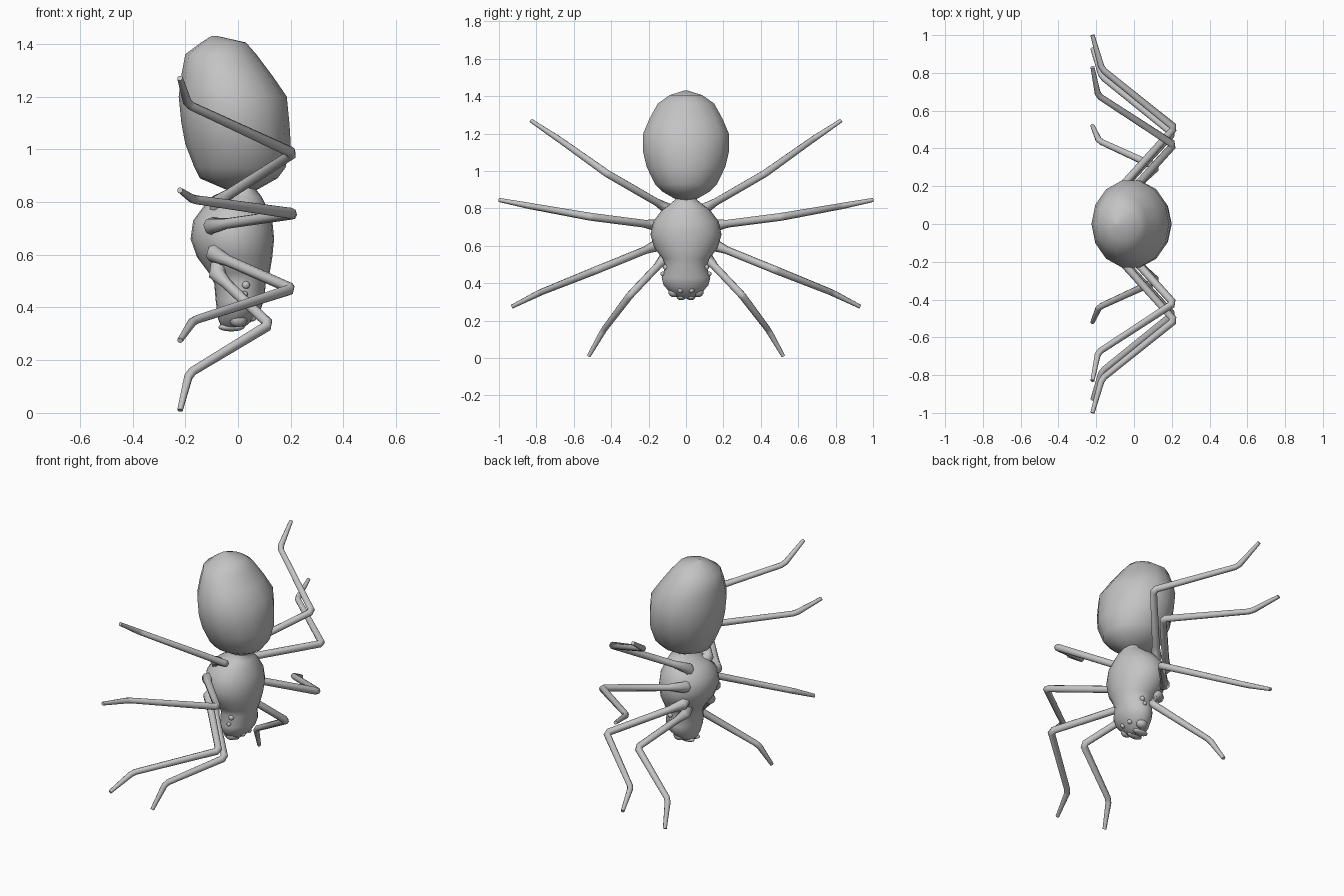
import bpy, bmesh, math
from mathutils import Vector, Matrix

cube = bpy.data.objects.get("Cube")
if cube:
    bpy.data.objects.remove(cube, do_unlink=True)

grey = bpy.data.materials.new("plain grey")
grey.use_nodes = True
grey.diffuse_color = (0.55, 0.55, 0.55, 1)
grey.node_tree.nodes["Principled BSDF"].inputs["Base Color"].default_value = (0.55, 0.55, 0.55, 1)


def finish(obj, angle=60):
    obj.data.materials.append(grey)
    bpy.ops.object.select_all(action="DESELECT")
    obj.select_set(True)
    bpy.context.view_layer.objects.active = obj
    if obj.type == "CURVE":
        bpy.ops.object.convert(target="MESH")
    bpy.ops.object.shade_smooth_by_angle(angle=math.radians(angle))


def mesh_object(name, bm):
    bmesh.ops.recalc_face_normals(bm, faces=bm.faces)
    mesh = bpy.data.meshes.new(name)
    bm.to_mesh(mesh)
    bm.free()
    obj = bpy.data.objects.new(name, mesh)
    bpy.context.collection.objects.link(obj)
    finish(obj)


def loft(name, sections, sides):
    """Stack elliptical rings given as (z, x min, x max, half width in y)."""
    bm = bmesh.new()
    rings = []
    for z, x0, x1, half in sections:
        ring = []
        for i in range(sides):
            a = math.tau * i / sides
            ring.append(bm.verts.new(((x0 + x1) / 2 + (x1 - x0) / 2 * math.cos(a),
                                      half * math.sin(a), z)))
        rings.append(ring)
    for low, high in zip(rings, rings[1:]):
        for i in range(sides):
            j = (i + 1) % sides
            bm.faces.new((low[i], low[j], high[j], high[i]))
    bm.faces.new(rings[0])
    bm.faces.new(rings[-1])
    mesh_object(name, bm)


def blob(name, centre, size):
    bm = bmesh.new()
    matrix = Matrix.Translation(centre) @ Matrix.Diagonal((*size, 1))
    bmesh.ops.create_uvsphere(bm, u_segments=12, v_segments=8, radius=1, matrix=matrix)
    mesh_object(name, bm)


def leg(name, base, knee, ankle, foot):
    """Tapered tube with a flared root and short chamfers at the joints."""
    base, knee, ankle, foot = map(Vector, (base, knee, ankle, foot))
    root = base.lerp(Vector((-0.03, 0, 0.67)), 0.4)
    path = [(root, 0.045), (base, 0.032), (base.lerp(knee, 0.18), 0.021)]
    for before, joint, after, r in ((base, knee, ankle, 0.021), (knee, ankle, foot, 0.017)):
        path.append((joint + (before - joint).normalized() * 0.016, r))
        path.append((joint + (after - joint).normalized() * 0.016, r))
    path.append((foot, 0.011))
    curve = bpy.data.curves.new(name, "CURVE")
    curve.dimensions = "3D"
    curve.bevel_depth = 1
    curve.bevel_resolution = 2
    curve.use_fill_caps = True
    spline = curve.splines.new("POLY")
    spline.points.add(len(path) - 1)
    for point, (co, r) in zip(spline.points, path):
        point.co = (*co, 1)
        point.radius = r
    obj = bpy.data.objects.new(name, curve)
    bpy.context.collection.objects.link(obj)
    finish(obj)


# Abdomen, faceted in outline
loft("abdomen", [
    (0.845, -0.04, 0.07, 0.05), (0.89, -0.145, 0.15, 0.13), (0.93, -0.165, 0.18, 0.17),
    (1.02, -0.20, 0.20, 0.215), (1.10, -0.215, 0.195, 0.235), (1.20, -0.225, 0.185, 0.235),
    (1.28, -0.215, 0.13, 0.20), (1.36, -0.20, 0.07, 0.155), (1.405, -0.14, 0.03, 0.09),
    (1.43, -0.10, -0.08, 0.01)], 14)

# Head, thorax and waist in one skin
loft("head_and_thorax", [
    (0.318, -0.05, 0.01, 0.03), (0.33, -0.065, 0.03, 0.06), (0.355, -0.075, 0.06, 0.09),
    (0.39, -0.08, 0.085, 0.12), (0.43, -0.085, 0.10, 0.13), (0.49, -0.09, 0.105, 0.11),
    (0.53, -0.11, 0.12, 0.125), (0.59, -0.155, 0.13, 0.17), (0.66, -0.18, 0.137, 0.19),
    (0.73, -0.17, 0.13, 0.175), (0.79, -0.125, 0.105, 0.13), (0.82, -0.06, 0.09, 0.09),
    (0.845, -0.02, 0.07, 0.06), (0.88, -0.03, 0.08, 0.06)], 24)

# Legs and face, mirrored across y
for side, s in (("front", -1), ("back", 1)):
    for name, joints in {
        "top_leg": ((-0.08, 0.10, 0.80), (0.21, 0.42, 0.985), (-0.19, 0.68, 1.17), (-0.22, 0.83, 1.27)),
        "upper_leg": ((-0.10, 0.16, 0.71), (0.215, 0.51, 0.755), (-0.17, 0.82, 0.81), (-0.22, 1.0, 0.845)),
        "lower_leg": ((-0.09, 0.16, 0.60), (0.205, 0.48, 0.47), (-0.17, 0.78, 0.35), (-0.22, 0.93, 0.275)),
        "bottom_leg": ((-0.08, 0.12, 0.525), (0.12, 0.30, 0.335), (-0.185, 0.44, 0.15), (-0.22, 0.52, 0.01)),
    }.items():
        leg(f"{name}_{side}", *((x, s * y, z) for x, y, z in joints))
    blob(f"large_eye_{side}", (0.0, s * 0.065, 0.355), (0.035, 0.03, 0.03))
    blob(f"upper_small_eye_{side}", (0.03, s * 0.108, 0.485), (0.015, 0.015, 0.015))
    blob(f"lower_small_eye_{side}", (0.025, s * 0.125, 0.45), (0.012, 0.012, 0.012))
    blob(f"brow_eye_{side}", (0.055, s * 0.03, 0.362), (0.015, 0.015, 0.015))
    blob(f"jaw_{side}", (-0.025, s * 0.025, 0.325), (0.05, 0.025, 0.016))
